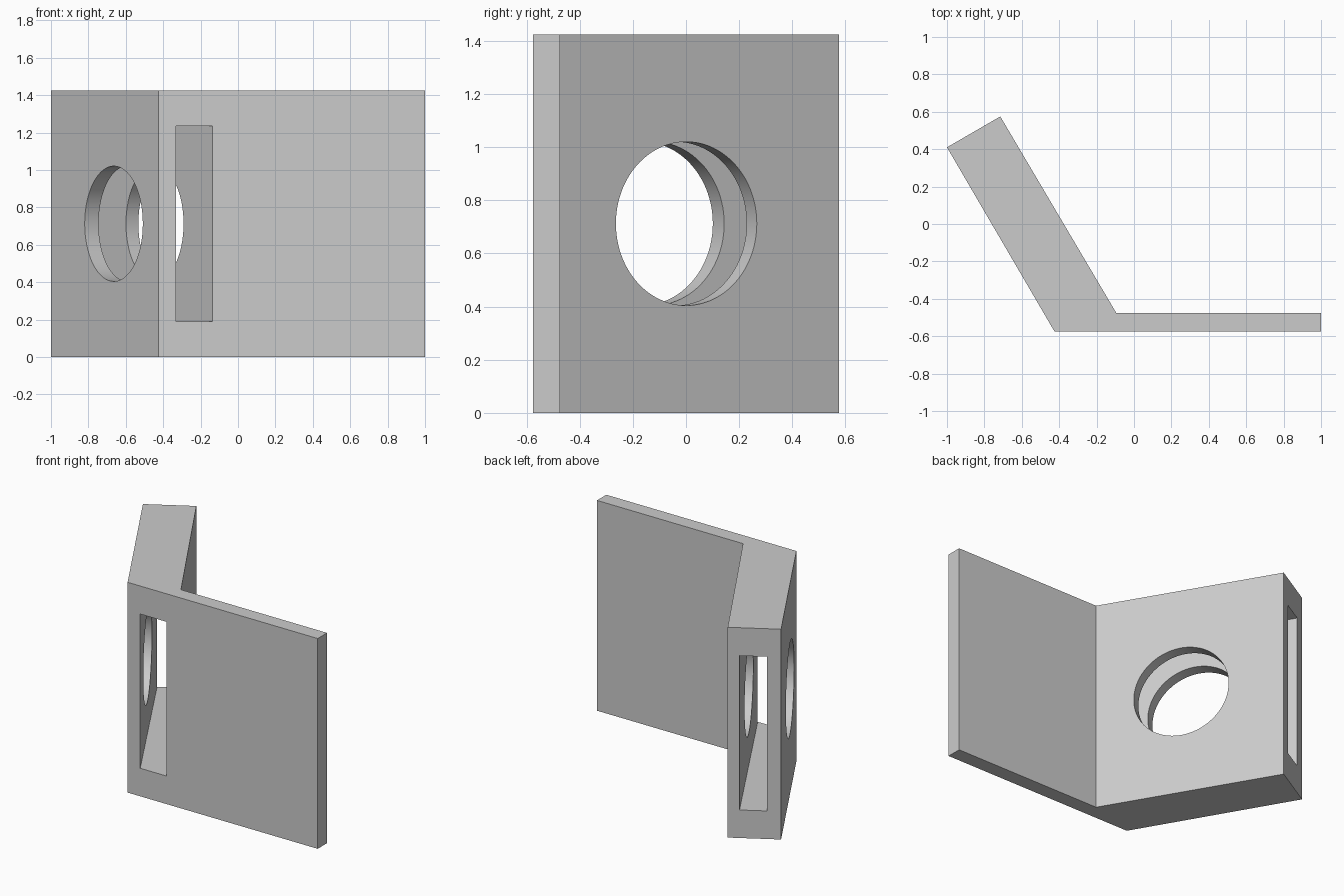
import bpy
import bmesh
from math import radians
from mathutils import Matrix, Vector

HEIGHT = 1.425
ANGLE = radians(30)  # direction the thick wing's faces point

cube = bpy.data.objects.get("Cube")
if cube:
    bpy.data.objects.remove(cube, do_unlink=True)

grey = bpy.data.materials.new("plain_grey")
grey.use_nodes = True
grey.diffuse_color = (0.6, 0.6, 0.6, 1)
grey.node_tree.nodes["Principled BSDF"].inputs["Base Color"].default_value = (0.6, 0.6, 0.6, 1)


def make_object(name, bm):
    bmesh.ops.recalc_face_normals(bm, faces=bm.faces)
    mesh = bpy.data.meshes.new(name)
    bm.to_mesh(mesh)
    bm.free()
    mesh.materials.append(grey)
    obj = bpy.data.objects.new(name, mesh)
    bpy.context.collection.objects.link(obj)
    return obj


def cut(target, cutter):
    cutter.hide_render = True
    mod = target.modifiers.new(cutter.name, 'BOOLEAN')
    mod.operation = 'DIFFERENCE'
    mod.solver = 'EXACT'
    mod.object = cutter
    bpy.context.view_layer.objects.active = target
    bpy.ops.object.modifier_apply(modifier=mod.name)
    bpy.data.objects.remove(cutter, do_unlink=True)


# Angled bracket: thin front plate with a thick wing folded back
outline = [(-1, 0.41), (-0.425, -0.575), (1, -0.575),
           (1, -0.475), (-0.095, -0.475), (-0.715, 0.575)]
bm = bmesh.new()
base = bm.faces.new([bm.verts.new((x, y, 0)) for x, y in outline])
top = bmesh.ops.extrude_face_region(bm, geom=[base])
bmesh.ops.translate(bm, vec=(0, 0, HEIGHT),
                    verts=[v for v in top["geom"] if isinstance(v, bmesh.types.BMVert)])
bracket = make_object("angled_bracket", bm)

turn = Matrix.Rotation(ANGLE, 4, 'Z')

# Rectangular slot running the full length of the wing
bm = bmesh.new()
bmesh.ops.create_cube(bm, size=1, matrix=Matrix.Translation((-0.566, 0.002, HEIGHT / 2))
                      @ turn @ Matrix.Diagonal((0.169, 2, 1.045, 1)))
cut(bracket, make_object("slot_cutter", bm))

# Round hole through both walls of the wing
bm = bmesh.new()
bmesh.ops.create_cone(bm, cap_ends=True, segments=96, radius1=0.308, radius2=0.308, depth=0.6,
                      matrix=Matrix.Translation((-0.517, -0.08, HEIGHT / 2))
                      @ turn @ Matrix.Rotation(radians(90), 4, 'Y'))
cut(bracket, make_object("hole_cutter", bm))

# Smooth hole walls, sharp edges elsewhere
bpy.ops.object.select_all(action='DESELECT')
bracket.select_set(True)
bpy.context.view_layer.objects.active = bracket
bpy.ops.object.shade_smooth_by_angle(angle=radians(30))
